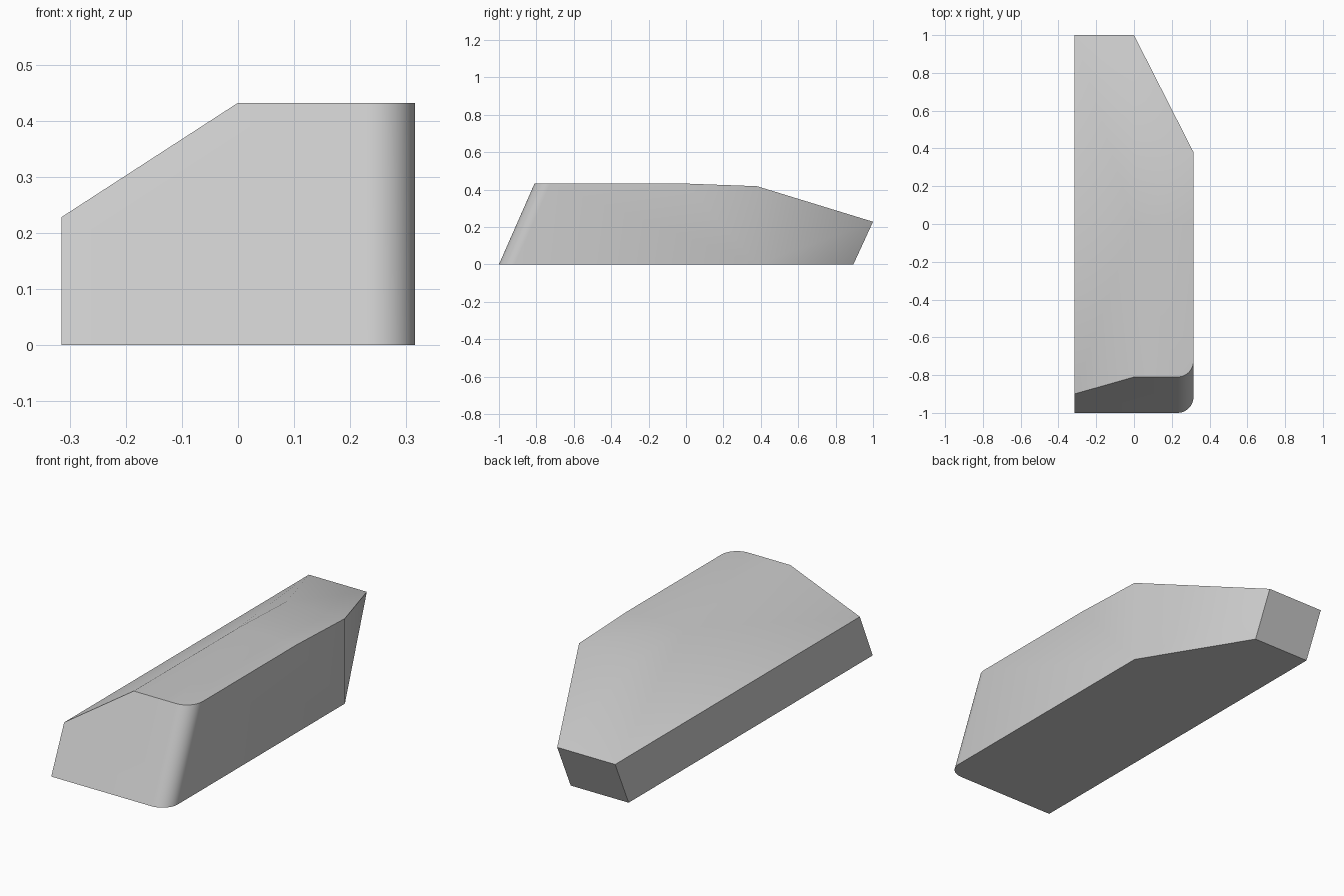
import bpy
import bmesh
from math import sin, cos, pi, radians

if "Cube" in bpy.data.objects:
    bpy.data.objects.remove(bpy.data.objects["Cube"], do_unlink=True)

# Main measurements
W = 0.315        # half width
TOP = 0.432      # height of the flat top
LOW = 0.228      # height of the low shoulder and tail
KNEE_Y = 0.38    # where the tail starts to taper
KNEE_Z = 0.418
RAKE = 0.19 / TOP    # lean of the front face
R = 0.085        # rounded front corner
STEPS = 10

# Single grey material
grey = bpy.data.materials.new("plain_grey")
grey.use_nodes = True
colour = (0.6, 0.6, 0.6, 1)
grey.diffuse_color = colour
grey.node_tree.nodes["Principled BSDF"].inputs["Base Color"].default_value = colour

bm = bmesh.new()


def point(x, y, z):
    return bm.verts.new((x, y, z))


def corner(z):
    """Rounded front corner at one height, following the raked front."""
    angles = [pi / 2 * i / STEPS for i in range(STEPS + 1)]
    return [point(W - R + R * sin(a), -1 + R - R * cos(a) + RAKE * z, z) for a in angles]


# Base outline
base_front = point(-W, -1, 0)
base_arc = corner(0)
base_knee = point(W, KNEE_Y, 0)
base_tail = point(0, 0.895, 0)
base_back = point(-W, 0.895, 0)

# Upper outline
shoulder_front = point(-W, -1 + RAKE * LOW, LOW)
ridge_front = point(0, -1 + RAKE * TOP, TOP)
top_arc = corner(TOP)
top_side = point(W, 0, TOP)
top_knee = point(W, KNEE_Y, KNEE_Z)
tail = point(0, 1, LOW)
shoulder_back = point(-W, 1, LOW)

# Ridge between the flat top and the sloping shoulder
ridge_mid = point(0, 0, TOP)
ridge_knee = point(0, KNEE_Y, KNEE_Z)

faces = [
    # underside, front, right-hand wall
    [base_front, base_back, base_tail, base_knee] + base_arc[::-1],
    [base_front, base_arc[0], top_arc[0], ridge_front, shoulder_front],
    [base_arc[-1], base_knee, top_knee, top_side, top_arc[-1]],
    # tapered tail wall, back, long low wall
    [base_knee, tail, top_knee],
    [base_knee, base_tail, tail],
    [base_tail, base_back, shoulder_back, tail],
    [base_back, base_front, shoulder_front, shoulder_back],
    # flat top and its fall towards the tail
    [ridge_front] + top_arc + [top_side, ridge_mid],
    [ridge_mid, top_side, top_knee, ridge_knee],
    [ridge_knee, top_knee, tail],
    [ridge_knee, tail, shoulder_back],
    # sloping shoulder
    [shoulder_front, ridge_front, ridge_mid, shoulder_back],
    [ridge_mid, ridge_knee, shoulder_back],
]
# rounded corner strips
for i in range(STEPS):
    faces.append([base_arc[i], base_arc[i + 1], top_arc[i + 1], top_arc[i]])
for f in faces:
    bm.faces.new(f)
bmesh.ops.recalc_face_normals(bm, faces=bm.faces[:])

mesh = bpy.data.meshes.new("wedge_block")
bm.to_mesh(mesh)
bm.free()
mesh.materials.append(grey)
block = bpy.data.objects.new("wedge_block", mesh)
bpy.context.collection.objects.link(block)

# Smooth the gentle bends, keep the hard rims
bpy.ops.object.select_all(action="DESELECT")
block.select_set(True)
bpy.context.view_layer.objects.active = block
bpy.ops.object.shade_smooth_by_angle(angle=radians(40))
